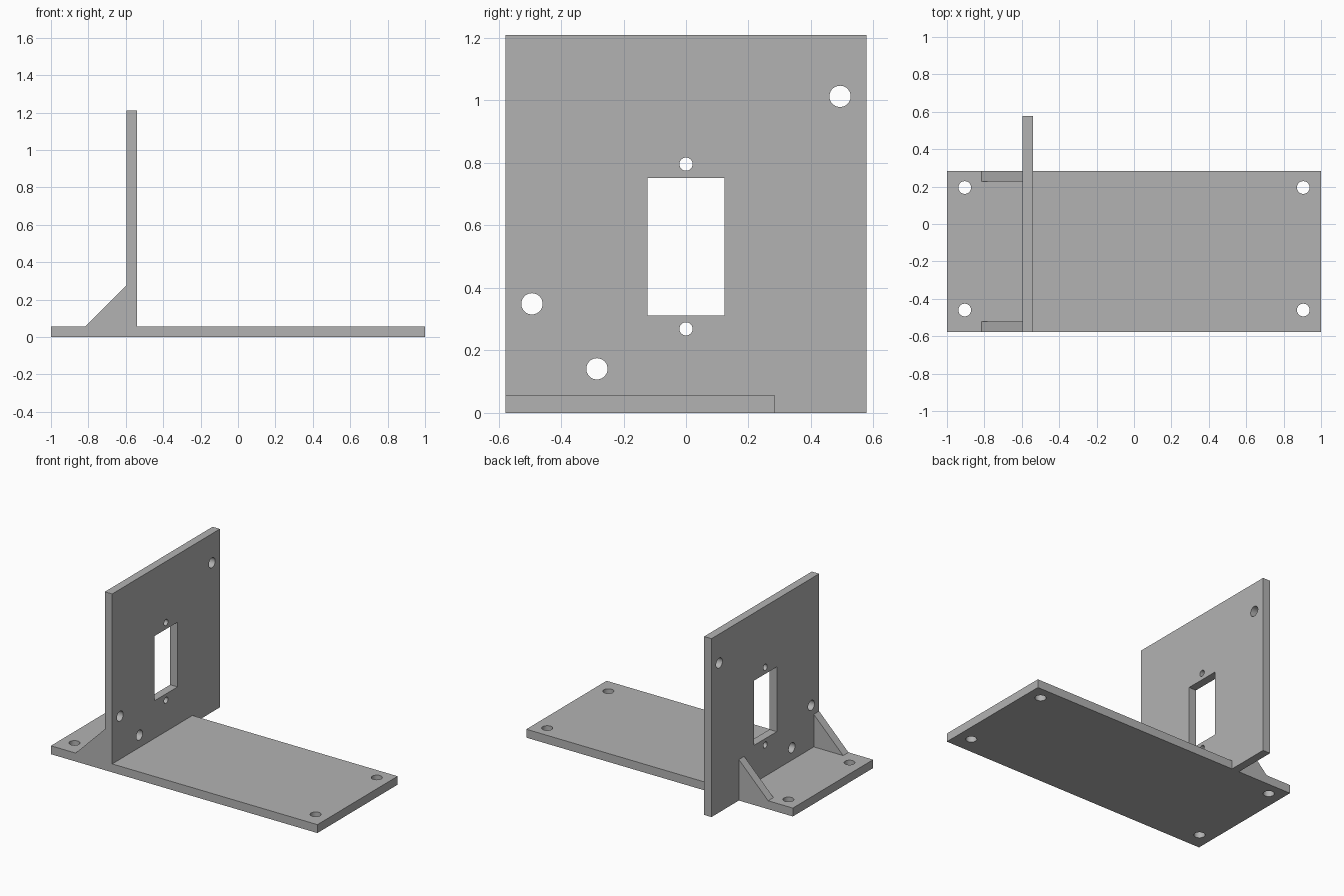
import bpy
import math
from mathutils import Matrix

cube = bpy.data.objects.get("Cube")
if cube:
    bpy.data.objects.remove(cube, do_unlink=True)

grey = bpy.data.materials.new("plain grey")
grey.use_nodes = True
colour = (0.45, 0.45, 0.45, 1)
grey.diffuse_color = colour
grey.node_tree.nodes["Principled BSDF"].inputs["Base Color"].default_value = colour

THICK = 0.057
FRONT, BASE_BACK, WALL_BACK = -0.577, 0.283, 0.577
WALL_L, WALL_R = -0.595, -0.54


def new_object(name, verts, faces):
    mesh = bpy.data.meshes.new(name)
    mesh.from_pydata(verts, [], faces)
    mesh.materials.append(grey)
    obj = bpy.data.objects.new(name, mesh)
    bpy.context.collection.objects.link(obj)
    return obj


def prism(name, profile, y0, y1):
    """Extrude an x-z profile (counterclockwise seen from the front) along y."""
    n = len(profile)
    verts = [(x, y, z) for y in (y0, y1) for x, z in profile]
    sides = [(i, i + n, (i + 1) % n + n, (i + 1) % n) for i in range(n)]
    return new_object(name, verts, [tuple(range(n)), tuple(reversed(range(n, 2 * n)))] + sides)


def box(name, x0, x1, y0, y1, z0, z1):
    return prism(name, [(x0, z0), (x1, z0), (x1, z1), (x0, z1)], y0, y1)


def cylinder(name, centre, radius, axis):
    bpy.ops.mesh.primitive_cylinder_add(vertices=48, radius=radius, depth=0.2, location=centre,
                                        rotation=(0, math.pi / 2 if axis == "x" else 0, 0))
    obj = bpy.context.object
    obj.name = name
    obj.data.materials.append(grey)
    return obj


def cut(target, cutter, keep=False):
    mod = target.modifiers.new("cut", "BOOLEAN")
    mod.operation = "DIFFERENCE"
    mod.solver = "EXACT"
    mod.object = cutter
    bpy.context.view_layer.objects.active = target
    bpy.ops.object.modifier_apply(modifier=mod.name)
    if not keep:
        bpy.data.objects.remove(cutter, do_unlink=True)


# Upright wall and base plate, with the base interrupted where the wall passes
wall = box("upright_wall", WALL_L, WALL_R, FRONT, WALL_BACK, 0, 1.21)
base = box("base_plate", -1, 1, FRONT, BASE_BACK, 0, THICK)
cut(base, box("wall_slot", WALL_L, WALL_R, -1, 1, -1, 1))

# Screw holes in the base corners
for x in (-0.905, 0.905):
    for y in (-0.46, 0.195):
        cut(base, cylinder("base_hole", (x, y, 0.03), 0.034, "z"))

# Rectangular window and round holes in the wall
cut(wall, box("window", -0.8, -0.4, -0.123, 0.123, 0.312, 0.751))
for y, z, r in [(0.493, 1.013, 0.034), (-0.493, 0.349, 0.034), (-0.285, 0.141, 0.034),
                (0, 0.796, 0.021), (0, 0.269, 0.021)]:
    cut(wall, cylinder("wall_hole", (-0.567, y, z), r, "x"))

# Triangular braces behind the wall
for name, y in (("front_brace", FRONT), ("back_brace", BASE_BACK - THICK)):
    prism(name, [(-0.815, THICK), (WALL_L, THICK), (WALL_L, 0.278)], y, y + THICK)

# Smooth the hole walls, keep every plate edge sharp
for obj in (wall, base):
    bpy.ops.object.select_all(action="DESELECT")
    obj.select_set(True)
    bpy.context.view_layer.objects.active = obj
    bpy.ops.object.shade_smooth_by_angle(angle=math.radians(30))
